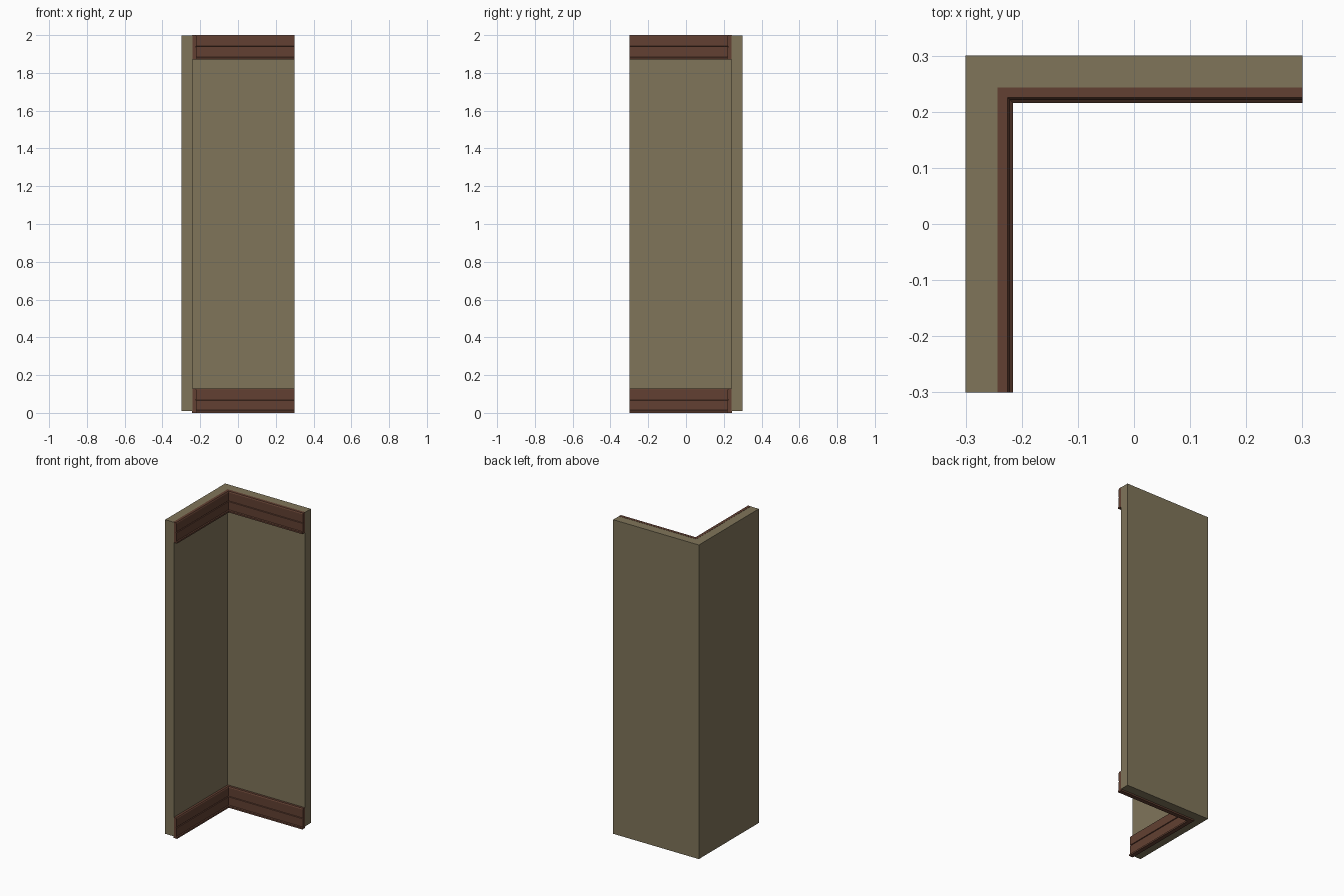
import bpy, bmesh

if "Cube" in bpy.data.objects:
    bpy.data.objects.remove(bpy.data.objects["Cube"])


def material(name, rgb):
    m = bpy.data.materials.new(name)
    m.diffuse_color = (*rgb, 1)
    m.use_nodes = True
    m.node_tree.nodes["Principled BSDF"].inputs["Base Color"].default_value = m.diffuse_color
    return m


plaster = material("olive_plaster", (0.216, 0.178, 0.102))
wood = material("red_brown_wood", (0.122, 0.051, 0.032))


def build(name, rings, mat):
    """Skin a series of closed rings and cap both ends."""
    bm = bmesh.new()
    vs = [[bm.verts.new(p) for p in ring] for ring in rings]
    n = len(vs[0])
    for a, b in zip(vs, vs[1:]):
        for i in range(n):
            j = (i + 1) % n
            bm.faces.new((a[i], a[j], b[j], b[i]))
    bm.faces.new(vs[0])
    bm.faces.new(vs[-1][::-1])
    bmesh.ops.recalc_face_normals(bm, faces=bm.faces)
    me = bpy.data.meshes.new(name)
    bm.to_mesh(me)
    bm.free()
    me.materials.append(mat)
    ob = bpy.data.objects.new(name, me)
    bpy.context.collection.objects.link(ob)
    return ob


def corner_sweep(name, profile, back, z0, mat):
    """Sweep a (depth, height) profile round the inside corner with a mitre."""
    start = [(-back + d, -0.3, z0 + z) for d, z in profile]
    mitre = [(-back + d, back - d, z0 + z) for d, z in profile]
    end = [(0.3, back - d, z0 + z) for d, z in profile]
    return build(name, [start, mitre, end], mat)


# L-shaped wall
corner_sweep("corner_wall", [(0, 0), (0.06, 0), (0.06, 1.989), (0, 1.989)],
             0.3, 0.01, plaster)

# Moulding with a foot lip, a thin groove and a chamfered top
moulding = [(0, 0), (0.027, 0), (0.027, 0.010), (0.022, 0.014),
            (0.022, 0.066), (0.017, 0.068), (0.017, 0.070), (0.022, 0.072),
            (0.022, 0.124), (0.018, 0.130), (0, 0.130)]
corner_sweep("baseboard", moulding, 0.243, 0.0, wood)
corner_sweep("top_trim", moulding, 0.243, 1.870, wood)
